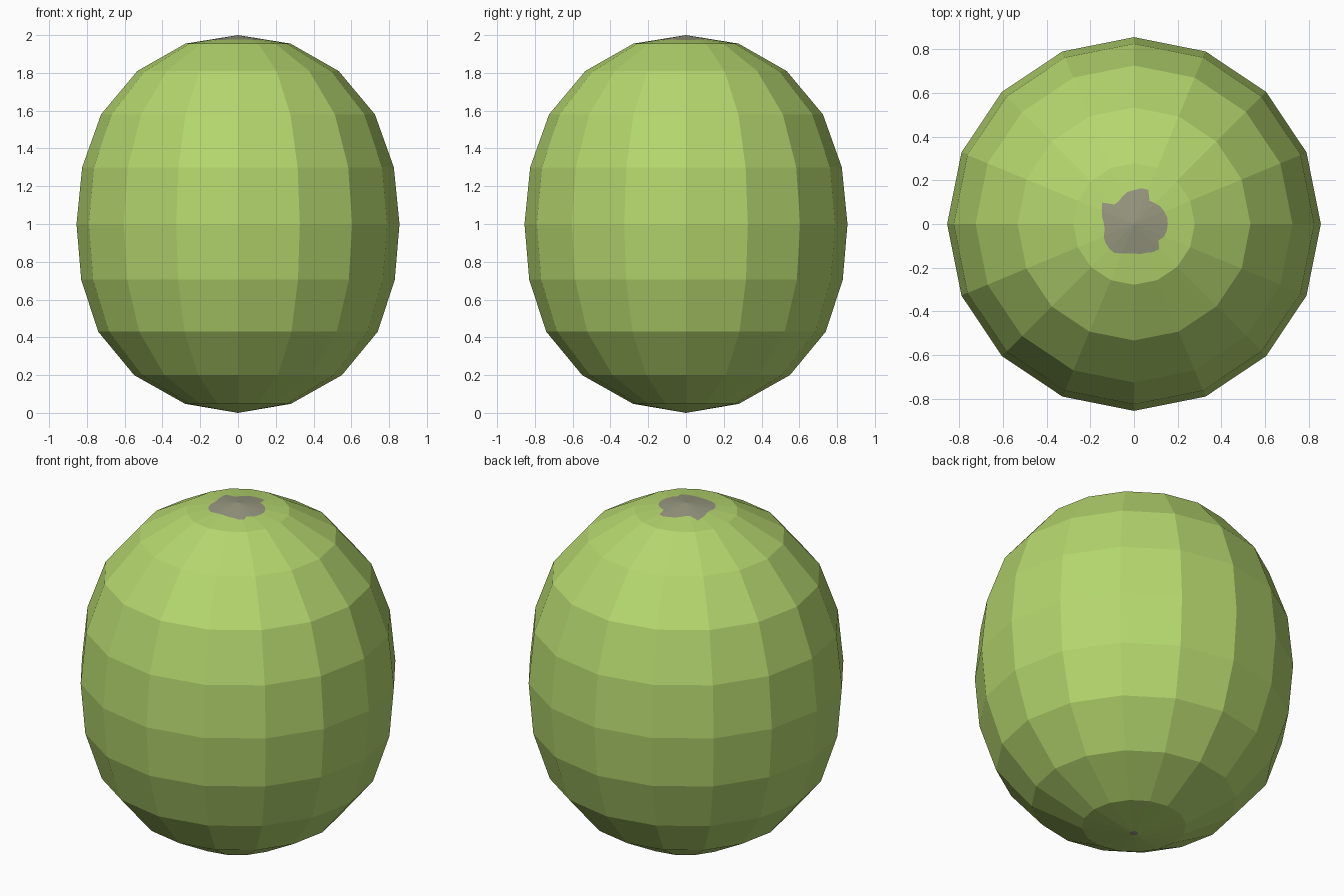
import bpy, bmesh, math

if "Cube" in bpy.data.objects:
    bpy.data.objects.remove(bpy.data.objects["Cube"])

SIDES = 16


def material(name, rgb):
    m = bpy.data.materials.new(name)
    m.diffuse_color = (*rgb, 1.0)
    m.use_nodes = True
    m.node_tree.nodes["Principled BSDF"].inputs["Base Color"].default_value = m.diffuse_color
    return m


# outer profile, bottom to top: (radius, height)
PROFILE = [(0.28, 0.048), (0.55, 0.20), (0.74, 0.43), (0.83, 0.705), (0.855, 1.0),
           (0.825, 1.30), (0.725, 1.58), (0.533, 1.81), (0.278, 1.955)]

# ragged edge of the grey stem scar, one radius per half side
SCAR = [.155, .155, .15, .145, .135, .128, .17, .167,
        .155, .15, .137, .125, .126, .176, .16, .148,
        .137, .137, .15, .157, .16, .16, .146, .137,
        .135, .14, .143, .155, .163, .135, .15, .153]

bm = bmesh.new()


def point(r, step, z):
    a = math.pi * step / SIDES
    return bm.verts.new((r * math.cos(a), r * math.sin(a), z))


def cap(ring, r_ring, z_ring, z_tip, radii):
    """Close a ring with a shallow cone holding a grey central patch."""
    tip = bm.verts.new((0, 0, z_tip))
    inner = []
    for i, r in enumerate(radii):
        # odd steps lie in the middle of a flat cone face
        fall = r / r_ring / (math.cos(math.pi / SIDES) if i % 2 else 1)
        inner.append(point(r, i, z_tip + (z_ring - z_tip) * fall))
    n = len(inner)
    for k in range(SIDES):
        a, m, b = inner[2 * k], inner[2 * k + 1], inner[(2 * k + 2) % n]
        bm.faces.new((ring[k], ring[(k + 1) % SIDES], b, m, a))
        for u, v in ((a, m), (m, b)):
            bm.faces.new((u, v, tip)).material_index = 1


# body walls
rings = [[point(r, 2 * k, z) for k in range(SIDES)] for r, z in PROFILE]
for lo, hi in zip(rings, rings[1:]):
    for k in range(SIDES):
        j = (k + 1) % SIDES
        bm.faces.new((lo[k], lo[j], hi[j], hi[k]))

# top scar and tiny bottom spot
cap(rings[-1], *PROFILE[-1], 2.0, SCAR)
cap(rings[0], *PROFILE[0], 0.0, [0.022] * (2 * SIDES))

bmesh.ops.recalc_face_normals(bm, faces=bm.faces)
mesh = bpy.data.meshes.new("melon_body")
bm.to_mesh(mesh)
bm.free()
mesh.materials.append(material("rind_green", (0.462, 0.679, 0.156)))
mesh.materials.append(material("scar_grey", (0.31, 0.31, 0.216)))
bpy.context.collection.objects.link(bpy.data.objects.new("melon_body", mesh))
